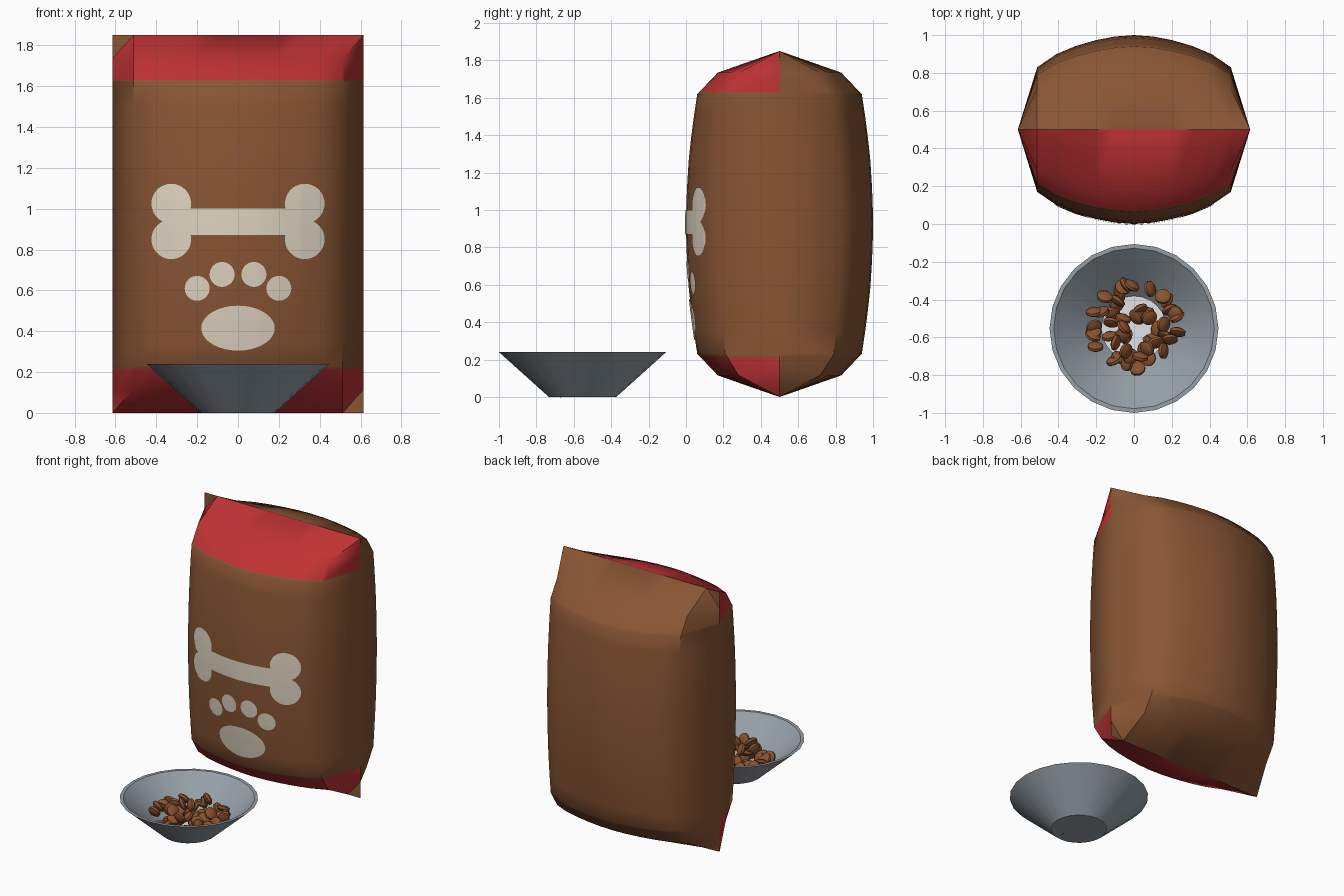
import bpy, bmesh, math, random
from mathutils import Matrix, Euler, Vector

if "Cube" in bpy.data.objects:
    bpy.data.objects.remove(bpy.data.objects["Cube"])

random.seed(4)


def mat(name, rgb):
    m = bpy.data.materials.new(name)
    m.diffuse_color = (*rgb, 1)
    m.use_nodes = True
    m.node_tree.nodes["Principled BSDF"].inputs["Base Color"].default_value = m.diffuse_color
    return m


BROWN = mat("bag brown", (0.25, 0.092, 0.034))
RED = mat("bag red", (0.53, 0.032, 0.034))
CREAM = mat("print cream", (0.74, 0.66, 0.54))
STEEL = mat("bowl grey", (0.30, 0.35, 0.39))
PALE = mat("bowl floor pale", (0.85, 0.87, 0.9))
KIBBLE = mat("kibble brown", (0.26, 0.085, 0.027))


def finish(bm, name, mats, angle=40):
    me = bpy.data.meshes.new(name)
    bm.to_mesh(me)
    bm.free()
    ob = bpy.data.objects.new(name, me)
    bpy.context.collection.objects.link(ob)
    for m in mats:
        me.materials.append(m)
    bpy.ops.object.select_all(action='DESELECT')
    ob.select_set(True)
    bpy.context.view_layer.objects.active = ob
    bpy.ops.object.shade_smooth_by_angle(angle=math.radians(angle))
    return ob


# ---- bag: pillow whose thickness falls to zero at a rectangular seam
W, H, NX, NZ = 0.615, 1.85, 12, 16
FX = [0, .66, .80, .885, .945, .985, 1]
FZ = [0, .66, .88, .915, .945, .97, .985, .996, 1]


def lerp(table, d):
    i = max(0, min(int(d), len(table) - 2))
    return table[i] + (table[i + 1] - table[i]) * (d - i)


def thickness(x, z):
    dx = (W - abs(x)) / (2 * W) * NX
    dz = min(z, H - z) / H * NZ
    return 0.5 * lerp(FX, dx) * lerp(FZ, dz)


bm = bmesh.new()
for side in (-1, 1):
    g = []
    for j in range(NZ + 1):
        row = []
        for i in range(NX + 1):
            x, z = -W + 2 * W * i / NX, H * j / NZ
            row.append(bm.verts.new((x, 0.5 + side * thickness(x, z), z)))
        g.append(row)
    for j in range(NZ):
        for i in range(NX):
            a, b, c, d = g[j][i], g[j][i + 1], g[j + 1][i + 1], g[j + 1][i]
            for tri in ((a, b, c), (a, c, d)):
                flat = all(abs(v.co.y - 0.5) < 1e-5 for v in tri)
                if flat and side < 0:
                    continue  # flat corner is shared with the back
                bm.faces.new(tri if side < 0 else tri[::-1])
bmesh.ops.remove_doubles(bm, verts=bm.verts, dist=1e-5)
# red bands on the front, cut at two heights
for z in (0.215, 1.63):
    bmesh.ops.bisect_plane(bm, geom=bm.verts[:] + bm.edges[:] + bm.faces[:],
                           plane_co=(0, 0, z), plane_no=(0, 0, 1))
for f in bm.faces:
    c = f.calc_center_median()
    f.material_index = int(c.y < 0.4999 and not 0.215 < c.z < 1.63)
finish(bm, "food_bag", [BROWN, RED])


# ---- printed bone and paw: thin plates that follow the bag front
def on_bag(x, z):
    return (x, 0.5 - thickness(x, z) - 0.005, z)


def disc(bm, cx, cz, rx, rz, n=36, rings=5):
    prev = None
    mid = bm.verts.new(on_bag(cx, cz))
    for k in range(1, rings + 1):
        s = k / rings
        ring = [bm.verts.new(on_bag(cx + rx * s * math.cos(t * math.tau / n),
                                    cz + rz * s * math.sin(t * math.tau / n)))
                for t in range(n)]
        for t in range(n):
            u = (t + 1) % n
            if prev:
                bm.faces.new((prev[t], ring[t], ring[u], prev[u]))
            else:
                bm.faces.new((mid, ring[t], ring[u]))
        prev = ring


bm = bmesh.new()
cols = [[bm.verts.new(on_bag(-0.3 + 0.6 * i / 24, z)) for z in (.87, .935, 1.0)]
        for i in range(25)]
for p, q in zip(cols, cols[1:]):
    for k in range(2):
        bm.faces.new((p[k], q[k], q[k + 1], p[k + 1]))
for sx in (-1, 1):
    for z in (0.85, 1.025):
        disc(bm, sx * 0.327, z, 0.097, 0.097)
finish(bm, "bone_print", [CREAM])

bm = bmesh.new()
disc(bm, 0, 0.415, 0.18, 0.11)
for sx in (-1, 1):
    disc(bm, sx * 0.2, 0.61, 0.061, 0.061)
    disc(bm, sx * 0.078, 0.678, 0.061, 0.061)
finish(bm, "paw_print", [CREAM])


# ---- lathe helper for bowl and kibble
def lathe(bm, profile, n, matrix):
    rings = []
    for r, z in profile:
        if r == 0:
            rings.append([bm.verts.new(matrix @ Vector((0, 0, z)))] * n)
        else:
            rings.append([bm.verts.new(matrix @ Vector((
                r * math.cos(k * math.tau / n), r * math.sin(k * math.tau / n), z)))
                for k in range(n)])
    for p, q in zip(rings, rings[1:]):
        for k in range(n):
            u = (k + 1) % n
            vs = list(dict.fromkeys((p[k], p[u], q[u], q[k])))
            bm.faces.new(vs)


# ---- bowl
BY = -0.553
bm = bmesh.new()
lathe(bm, [(0, 0), (.18, 0), (.447, .24), (.425, .24), (.172, .012), (0, .012)],
      24, Matrix.Translation((0, BY, 0)))
bmesh.ops.recalc_face_normals(bm, faces=bm.faces)
for f in bm.faces:
    if len(f.verts) == 3 and f.calc_center_median().z > 0.005:
        f.material_index = 1
finish(bm, "bowl", [STEEL, PALE])

# ---- kibble heap
bm = bmesh.new()
for k in range(52):
    r = 0.24 * math.sqrt(random.uniform(0.04, 1))
    a = k * 2.39996
    low = max(0.04, (r - 0.17) * 0.9 + 0.05)
    high = 0.225 - 0.35 * r
    z = random.uniform(min(low, high), max(low, high))
    rot = Euler((random.uniform(-1.2, 1.2), random.uniform(-1.2, 1.2), a))
    m = Matrix.Translation((r * math.cos(a), BY + r * math.sin(a), z)) @ rot.to_matrix().to_4x4()
    lathe(bm, [(0, -.02), (.026, -.018), (.042, -.008), (.042, .008), (.026, .018), (0, .02)], 12, m)
bmesh.ops.recalc_face_normals(bm, faces=bm.faces)
finish(bm, "kibble", [KIBBLE], 35)
